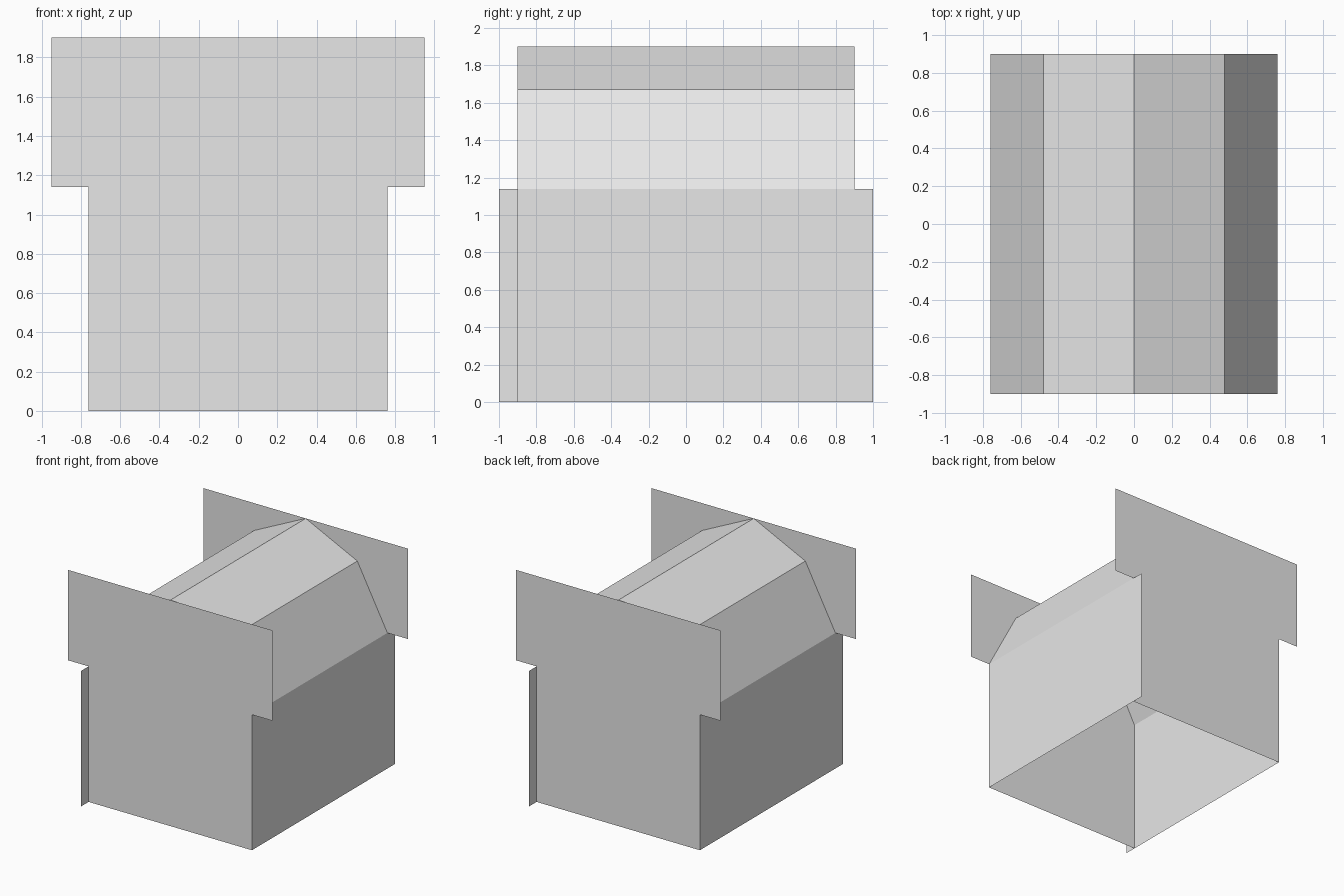
import bpy
from math import pi
from mathutils import Matrix

cube = bpy.data.objects.get("Cube")
if cube:
    bpy.data.objects.remove(cube, do_unlink=True)

# Main dimensions
HALF_W, EAVE, TOP = 0.76, 1.14, 1.90      # body half width, eave and ridge heights
SIGN_W, GABLE_Y = 0.95, 0.90              # false front half width, end wall position
OVERHANG = 1.0                            # side walls run past one end wall

grey = bpy.data.materials.new("light_grey")
grey.use_nodes = True
grey.diffuse_color = (0.8, 0.8, 0.8, 1)
grey.node_tree.nodes["Principled BSDF"].inputs["Base Color"].default_value = (0.8, 0.8, 0.8, 1)


def sheet(name, verts, faces, turned=False):
    """Thin sheet part, optionally turned half a circle about z."""
    mesh = bpy.data.meshes.new(name)
    mesh.from_pydata(verts, [], faces)
    if turned:
        mesh.transform(Matrix.Rotation(pi, 4, "Z"))
    mesh.materials.append(grey)
    mesh.update()
    obj = bpy.data.objects.new(name, mesh)
    bpy.context.collection.objects.link(obj)


# T-shaped end walls with a wide false front above the eaves
half = [(HALF_W, 0), (HALF_W, EAVE), (SIGN_W, EAVE), (SIGN_W, TOP)]
outline = half + [(-x, z) for x, z in reversed(half)]
wall = [(x, -GABLE_Y, z) for x, z in outline]
for name, turned in (("front_wall", False), ("back_wall", True)):
    sheet(name, wall, [range(len(wall))], turned)

# Side walls, each overhanging the opposite end
side = [(HALF_W, -GABLE_Y, 0), (HALF_W, OVERHANG, 0),
        (HALF_W, OVERHANG, EAVE), (HALF_W, -GABLE_Y, EAVE)]
for name, turned in (("left_wall", False), ("right_wall", True)):
    sheet(name, side, [range(4)], turned)

# Gambrel roof swept between the end walls
slope = [(HALF_W, EAVE), (0.48, 1.67)]
profile = slope + [(0, TOP)] + [(-x, z) for x, z in reversed(slope)]
n = len(profile)
roof = [(x, y, z) for y in (-GABLE_Y, GABLE_Y) for x, z in profile]
sheet("gambrel_roof", roof, [(i, i + n, i + n + 1, i + 1) for i in range(n - 1)])
